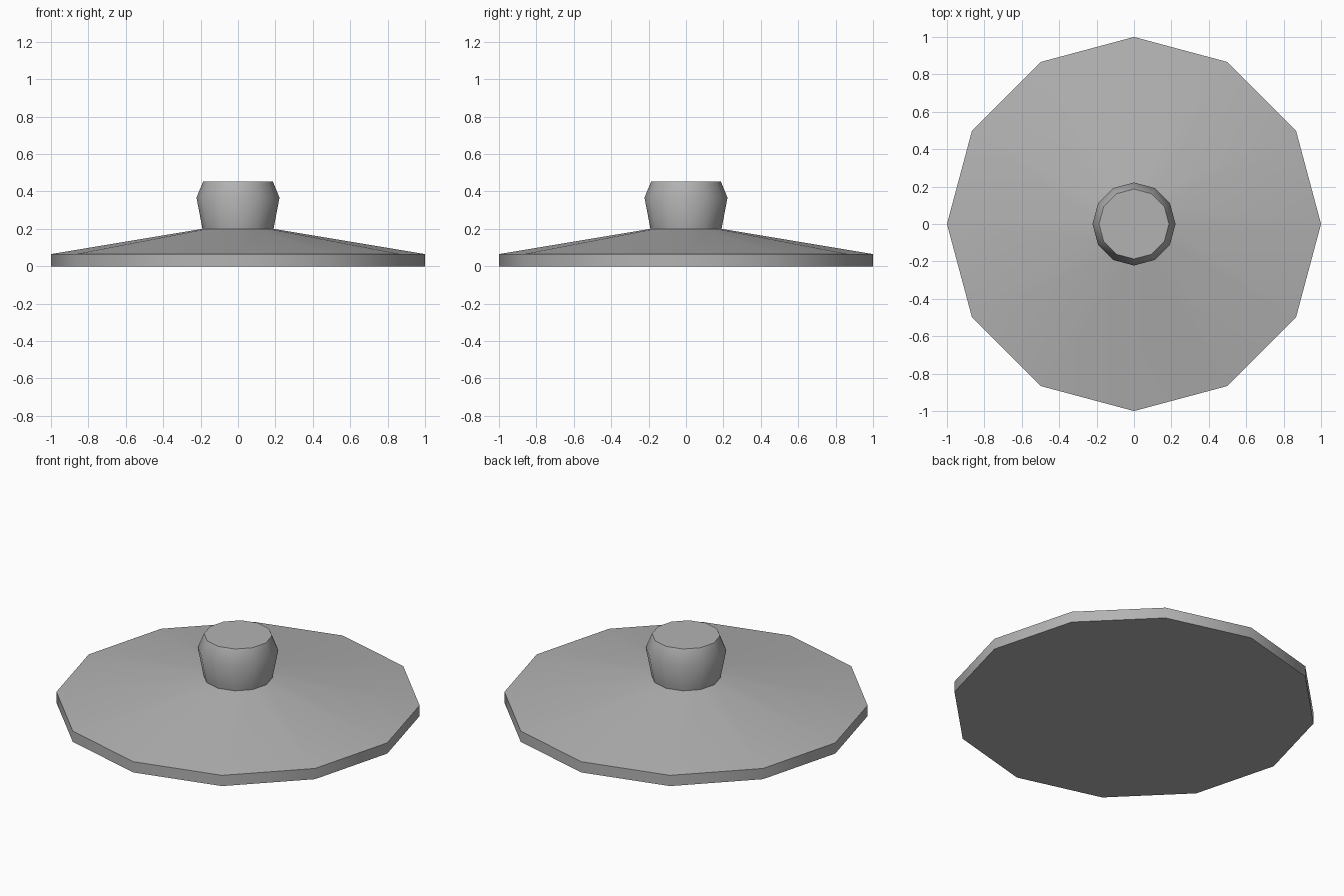
import bpy
import bmesh
import math

cube = bpy.data.objects.get("Cube")
if cube:
    bpy.data.objects.remove(cube, do_unlink=True)

SIDES = 12

grey = bpy.data.materials.new("mid_grey")
grey.use_nodes = True
colour = (0.45, 0.45, 0.45, 1)
grey.diffuse_color = colour
grey.node_tree.nodes["Principled BSDF"].inputs["Base Color"].default_value = colour


def lathe(name, profile, cap_bottom, cap_top):
    """Stack twelve-sided rings of (radius, height) into one solid."""
    bm = bmesh.new()
    rings = []
    for radius, z in profile:
        angles = [math.tau * i / SIDES for i in range(SIDES)]
        rings.append([bm.verts.new((radius * math.cos(a), radius * math.sin(a), z))
                      for a in angles])
    for low, high in zip(rings, rings[1:]):
        for i in range(SIDES):
            j = (i + 1) % SIDES
            bm.faces.new((low[i], low[j], high[j], high[i]))
    if cap_bottom:
        bm.faces.new(rings[0][::-1])
    if cap_top:
        bm.faces.new(rings[-1])
    mesh = bpy.data.meshes.new(name)
    bm.to_mesh(mesh)
    bm.free()
    mesh.materials.append(grey)
    obj = bpy.data.objects.new(name, mesh)
    bpy.context.collection.objects.link(obj)
    bpy.ops.object.select_all(action="DESELECT")
    obj.select_set(True)
    bpy.context.view_layer.objects.active = obj
    bpy.ops.object.shade_smooth_by_angle(angle=math.radians(45))
    return obj


# Wide shallow lid with an upright rim
lathe("lid", [(1.0, 0), (1.0, 0.065), (0.19, 0.2)], True, False)

# Flared knob with a bevelled shoulder and flat top
lathe("knob", [(0.19, 0.2), (0.222, 0.367), (0.187, 0.452)], False, True)
